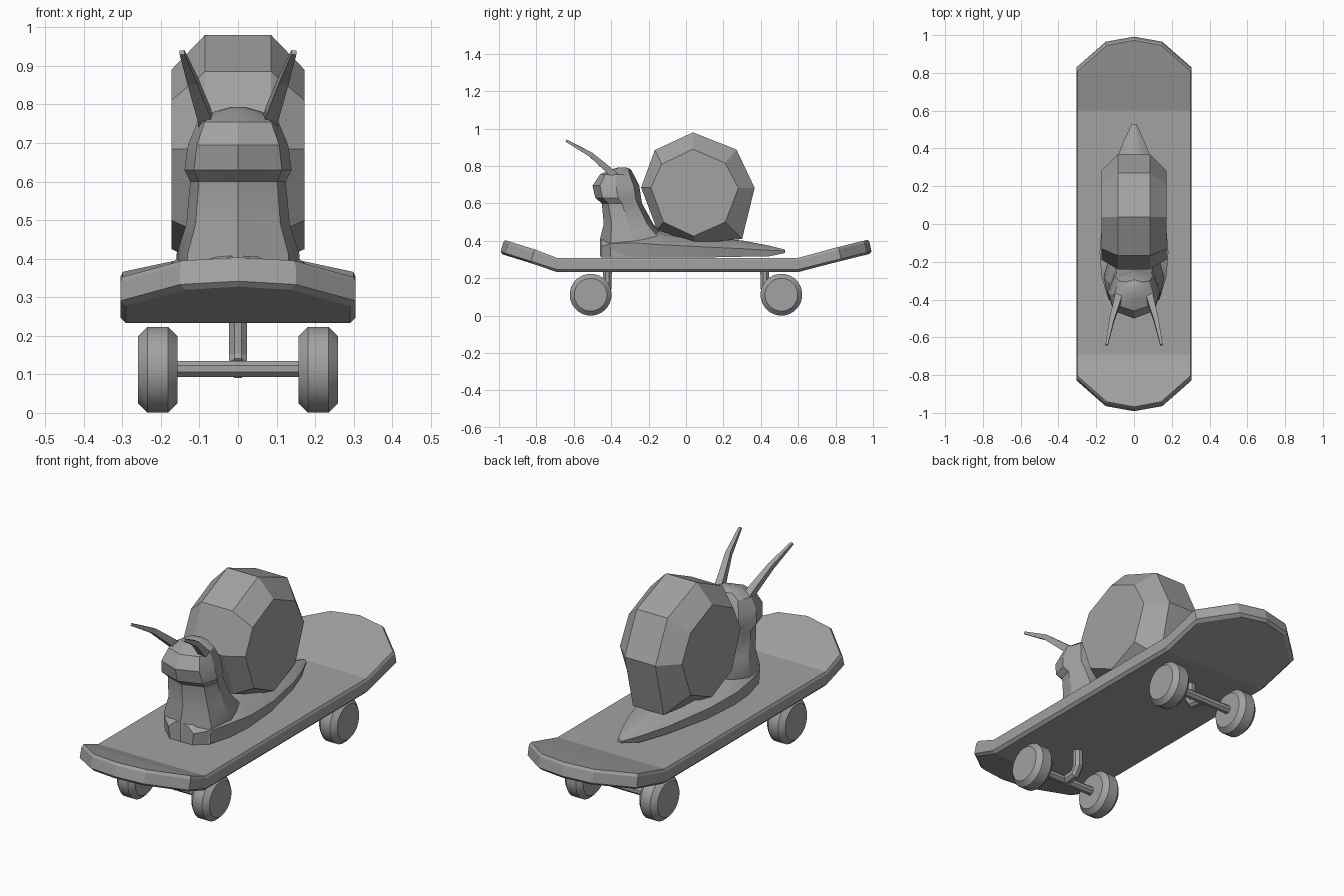
import bpy, bmesh, math
from mathutils import Vector

if "Cube" in bpy.data.objects:
    bpy.data.objects.remove(bpy.data.objects["Cube"])

grey = bpy.data.materials.new("plain grey")
grey.diffuse_color = (0.36, 0.36, 0.36, 1)
grey.use_nodes = True
grey.node_tree.nodes["Principled BSDF"].inputs["Base Color"].default_value = grey.diffuse_color


def make(name, bm, smooth=None):
    """Turn a bmesh into a coloured object, optionally smooth by angle."""
    bmesh.ops.remove_doubles(bm, verts=bm.verts, dist=1e-5)
    bmesh.ops.recalc_face_normals(bm, faces=bm.faces)
    mesh = bpy.data.meshes.new(name)
    bm.to_mesh(mesh)
    bm.free()
    mesh.materials.append(grey)
    ob = bpy.data.objects.new(name, mesh)
    bpy.context.collection.objects.link(ob)
    if smooth:
        bpy.ops.object.select_all(action='DESELECT')
        ob.select_set(True)
        bpy.context.view_layer.objects.active = ob
        bpy.ops.object.shade_smooth_by_angle(angle=math.radians(smooth))
    return ob


def loft(name, rings, smooth=None):
    """Skin a row of closed rings and cap both ends."""
    bm = bmesh.new()
    rows = [[bm.verts.new(p) for p in ring] for ring in rings]
    for a, b in zip(rows, rows[1:]):
        for i in range(len(a)):
            j = (i + 1) % len(a)
            bm.faces.new((a[i], a[j], b[j], b[i]))
    bm.faces.new(rows[0])
    bm.faces.new(rows[-1])
    return make(name, bm, smooth)


def tube(name, path, radii, sides, smooth=None):
    """Tapered tube along a bent path."""
    pts = [Vector(p) for p in path]
    rings = []
    for i, p in enumerate(pts):
        t = (pts[min(i + 1, len(pts) - 1)] - pts[max(i - 1, 0)]).normalized()
        u = Vector((1, 0, 0))
        u = (u - t * u.dot(t)).normalized()
        if abs(t.x) > 0.99:
            u = Vector((0, 1, 0))
        v = t.cross(u)
        angles = [2 * math.pi * (k + 0.5) / sides for k in range(sides)]
        rings.append([p + (u * math.cos(a) + v * math.sin(a)) * radii[i] for a in angles])
    return loft(name, rings, smooth)


# Deck: outline stations (y, half width), kicked up at both ends
stations = [(-0.995, 0), (-0.968, 0.15), (-0.832, 0.305), (-0.69, 0.305),
            (0.6, 0.305), (0.832, 0.305), (0.968, 0.15), (0.995, 0)]


def deck_point(y, x, h, inset):
    slope, past = (0.31, -0.69 - y) if y < 0 else (0.245, y - 0.6)
    rise = slope * max(past, 0)
    if past > 0:
        y -= math.copysign(slope * h * 0.9, y)
    if abs(y) > 0.75:
        y -= math.copysign(inset, y)
    return (math.copysign(max(abs(x) - inset, 0), x), y, 0.233 + rise + h)


bm = bmesh.new()
layers = []
for h, inset in [(0, 0.014), (0.014, 0), (0.064, 0), (0.076, 0.006)]:
    right = [bm.verts.new(deck_point(y, x, h, inset)) for y, x in stations]
    left = [right[0]] + [bm.verts.new(deck_point(y, -x, h, inset))
                         for y, x in stations[1:-1]] + [right[-1]]
    layers.append((right, left))
for (r0, l0), (r1, l1) in zip(layers, layers[1:]):
    for i in range(len(stations) - 1):
        bm.faces.new((r0[i], r0[i + 1], r1[i + 1], r1[i]))
        bm.faces.new((l0[i], l0[i + 1], l1[i + 1], l1[i]))
for r, l in (layers[0], layers[-1]):
    for i in range(len(stations) - 1):
        bm.faces.new(list(dict.fromkeys((r[i], r[i + 1], l[i + 1], l[i]))))
make("deck", bm)

# Trucks and wheels, front and back
for end, s in (("front", -1), ("back", 1)):
    tube(end + "_axle", [(-0.17, s * 0.51, 0.114), (0.17, s * 0.51, 0.114)],
         [0.022] * 2, 8)
    tube(end + "_bracket", [(0, s * 0.42, 0.245), (0, s * 0.42, 0.15),
                            (0, s * 0.44, 0.12), (0, s * 0.51, 0.114)], [0.025] * 4, 8)
    for side, m in (("left", -1), ("right", 1)):
        tube(f"{end}_{side}_wheel",
             [(m * x, s * 0.51, 0.112) for x in (0.157, 0.181, 0.235, 0.259)],
             [0.088, 0.112, 0.112, 0.088], 24, 30)

# Shell: faceted outer rim (half width 0.085) between two flat side faces
rim = [(0.037, 0.98), (0.27, 0.888), (0.367, 0.683), (0.3, 0.41),
       (0.05, 0.385), (-0.155, 0.46), (-0.24, 0.685), (-0.167, 0.885)]
face = [(0.037, 0.89), (0.21, 0.815), (0.28, 0.683), (0.21, 0.5),
        (0.04, 0.425), (-0.12, 0.5), (-0.188, 0.685), (-0.13, 0.81)]
loft("shell", [[(x, y, z) for y, z in prof] for x, prof in
               ((-0.173, face), (-0.086, rim), (0.086, rim), (0.173, face))])

# Foot: sections along y (y, half width, bottom, edge, top)
foot = []
for y, w, bot, edge, top in [(-0.455, 0.07, 0.312, 0.37, 0.41), (-0.4, 0.135, 0.31, 0.385, 0.43),
                             (-0.28, 0.172, 0.31, 0.39, 0.46), (-0.15, 0.182, 0.31, 0.38, 0.455),
                             (0.05, 0.165, 0.31, 0.37, 0.42), (0.3, 0.108, 0.315, 0.358, 0.402),
                             (0.44, 0.055, 0.316, 0.35, 0.375), (0.53, 0.012, 0.335, 0.345, 0.353)]:
    sh = edge + (top - edge) * 0.75
    foot.append([(0.9 * w, y, bot), (w, y, edge), (0.55 * w, y, sh), (0, y, top),
                 (-0.55 * w, y, sh), (-w, y, edge), (-0.9 * w, y, bot)])
loft("foot", foot, 30)

# Neck and head: sections up z (z, front y, back y, half width)
body = []
for z, f, b, w in [(0.315, -0.46, -0.1, 0.155), (0.41, -0.46, -0.1, 0.16), (0.49, -0.44, -0.175, 0.134),
                   (0.6, -0.45, -0.235, 0.124), (0.63, -0.485, -0.24, 0.139), (0.695, -0.5, -0.25, 0.13),
                   (0.755, -0.46, -0.28, 0.105), (0.782, -0.4, -0.295, 0.06), (0.793, -0.36, -0.32, 0.02)]:
    d = b - f
    half = [(0, 0), (0.82, 0.16), (1, 0.5), (0.75, 0.88), (0, 1)]
    ring = [(w * x, f + d * t, z) for x, t in half]
    body.append(ring + [(-x, y, h) for x, y, h in ring[3:0:-1]])
loft("neck_and_head", body, 30)

# Eye stalks
for side, m in (("left", -1), ("right", 1)):
    tube(side + "_eye_stalk", [(m * 0.08, -0.37, 0.74), (m * 0.088, -0.41, 0.775),
                               (m * 0.118, -0.51, 0.862), (m * 0.145, -0.64, 0.935)],
         [0.026, 0.025, 0.018, 0.009], 4)
